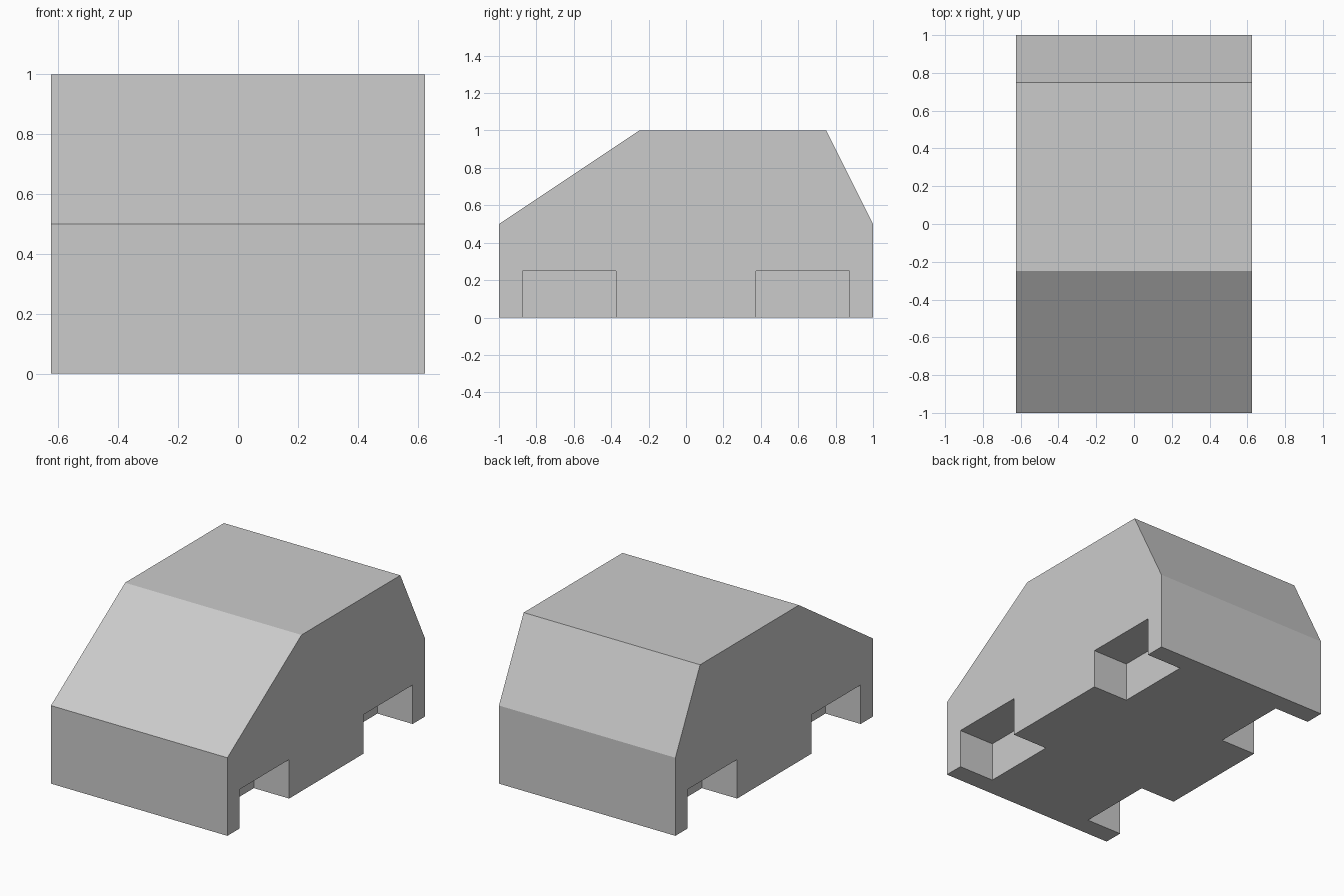
import bpy, bmesh
from mathutils import Matrix, Vector

if "Cube" in bpy.data.objects:
    bpy.data.objects.remove(bpy.data.objects["Cube"])

HALF_W = 0.625       # half body width
WELL_DEPTH = 0.25    # how far the wheel wells reach inwards


def make_object(name, bm):
    bmesh.ops.recalc_face_normals(bm, faces=bm.faces)
    mesh = bpy.data.meshes.new(name)
    bm.to_mesh(mesh)
    bm.free()
    obj = bpy.data.objects.new(name, mesh)
    bpy.context.collection.objects.link(obj)
    return obj


# Car body: side profile (y, z) extruded across the width
profile = [(-1, 0), (1, 0), (1, 0.5), (0.75, 1), (-0.25, 1), (-1, 0.5)]
bm = bmesh.new()
side = bm.faces.new([bm.verts.new((-HALF_W, y, z)) for y, z in profile])
ext = bmesh.ops.extrude_face_region(bm, geom=[side])
bmesh.ops.translate(bm, vec=(2 * HALF_W, 0, 0),
                    verts=[v for v in ext["geom"] if isinstance(v, bmesh.types.BMVert)])
body = make_object("car_body", bm)

# Wheel well cutters: four boxes overshooting the sides and underside
bm = bmesh.new()
over = 0.2
for sx in (-1, 1):
    for sy in (-1, 1):
        size = Vector((WELL_DEPTH + over, 0.5, 0.25 + over))
        centre = Vector((sx * (HALF_W - WELL_DEPTH + size.x / 2), sy * 0.625, 0.25 - size.z / 2))
        bmesh.ops.create_cube(bm, size=1,
                              matrix=Matrix.Translation(centre) @ Matrix.Diagonal(size.to_4d()))
cutter = make_object("wheel_well_cutter", bm)
cutter.hide_render = True

# Cut the wells and discard the cutter
mod = body.modifiers.new("wheel_wells", 'BOOLEAN')
mod.operation = 'DIFFERENCE'
mod.solver = 'EXACT'
mod.object = cutter
bpy.context.view_layer.objects.active = body
body.select_set(True)
bpy.ops.object.modifier_apply(modifier=mod.name)
bpy.data.objects.remove(cutter, do_unlink=True)
